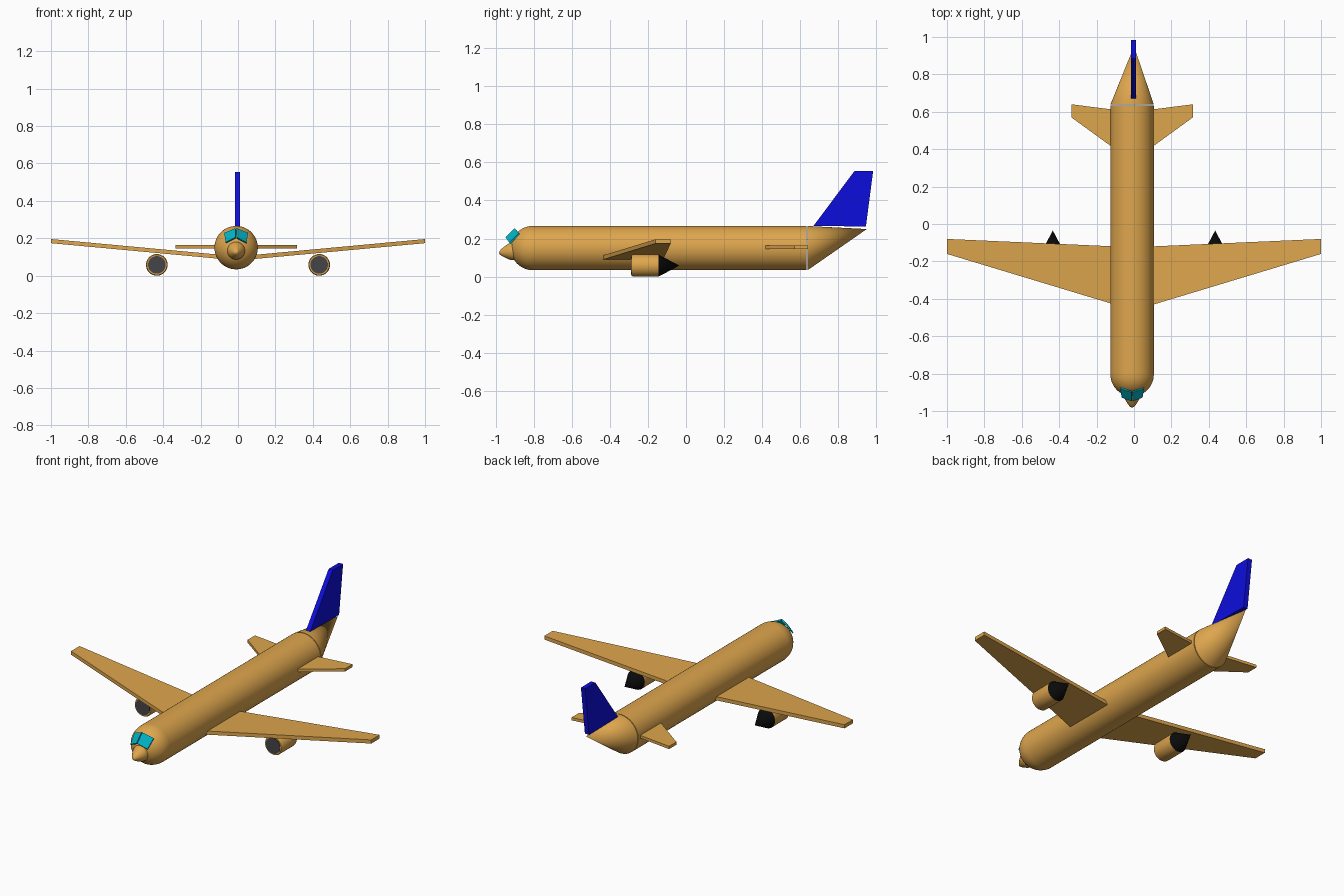
import bpy, bmesh, math
from mathutils import Vector

if "Cube" in bpy.data.objects:
    bpy.data.objects.remove(bpy.data.objects["Cube"])

CX = -0.01      # fuselage centre line
CZ = 0.15
R = 0.116


def material(name, rgb):
    m = bpy.data.materials.new(name)
    m.diffuse_color = (*rgb, 1)
    m.use_nodes = True
    m.node_tree.nodes["Principled BSDF"].inputs["Base Color"].default_value = m.diffuse_color
    return m


TAN = material("golden tan", (0.73, 0.38, 0.075))
BLUE = material("deep blue", (0.004, 0.004, 0.72))
CYAN = material("cyan glass", (0.0, 0.46, 0.58))
BLACK = material("black", (0.003, 0.003, 0.003))
GREY = material("dark grey", (0.06, 0.06, 0.065))


def finish(name, bm, mat, smooth=False):
    bmesh.ops.recalc_face_normals(bm, faces=bm.faces)
    me = bpy.data.meshes.new(name)
    bm.to_mesh(me)
    bm.free()
    ob = bpy.data.objects.new(name, me)
    bpy.context.collection.objects.link(ob)
    me.materials.append(mat)
    if smooth:
        bpy.ops.object.select_all(action='DESELECT')
        ob.select_set(True)
        bpy.context.view_layer.objects.active = ob
        bpy.ops.object.shade_smooth_by_angle(angle=math.radians(35))
    return ob


def loft(name, rings, mat, n=48):
    """Circles (x, y, z, radius) along y joined into a skin; zero radius is a point."""
    bm = bmesh.new()
    loops = []
    for x, y, z, r in rings:
        if r == 0:
            loops.append([bm.verts.new((x, y, z))] * n)
        else:
            loops.append([bm.verts.new((x + r * math.cos(2 * math.pi * i / n), y,
                                        z + r * math.sin(2 * math.pi * i / n)))
                          for i in range(n)])
    for a, b in zip(loops, loops[1:]):
        for i in range(n):
            j = (i + 1) % n
            bm.faces.new(dict.fromkeys((a[i], a[j], b[j], b[i])))
    for end in (loops[0], loops[-1]):
        if end[0] is not end[1]:
            bm.faces.new(end)
    return finish(name, bm, mat, True)


def slab(name, points, offset, mat):
    """Solid made from a polygon and its copy moved by offset."""
    bm = bmesh.new()
    a = [bm.verts.new(p) for p in points]
    b = [bm.verts.new(Vector(p) + Vector(offset)) for p in points]
    bm.faces.new(a)
    bm.faces.new(b[::-1])
    for i in range(len(a)):
        j = (i + 1) % len(a)
        bm.faces.new((a[i], a[j], b[j], b[i]))
    return finish(name, bm, mat)


# Fuselage tube, rounded front, nose tip and swept-up tail cone
loft("fuselage", [(CX, -0.805, CZ, R), (CX, 0.634, CZ, R)], TAN)
dome = [(CX, -0.805 - R * math.sin(t), CZ, R * math.cos(t))
        for t in [math.pi / 2 * k / 12 for k in range(12)]]
loft("front_dome", dome + [(CX, -0.805 - R, CZ, 0)], TAN)
loft("nose_tip", [(CX, -0.88, 0.134, 0.048), (CX, -0.918, 0.134, 0.047),
                  (CX, -0.935, 0.132, 0.04), (CX, -0.968, 0.128, 0.019),
                  (CX, -0.978, 0.126, 0.01), (CX, -0.982, 0.125, 0)], TAN, 32)
loft("tail_cone", [(CX, 0.639, CZ, R), (0, 0.95, 0.25, 0)], TAN)

# Tail fin
fin = [(0.67, 0.267), (0.885, 0.555), (0.983, 0.555), (0.945, 0.263)]
slab("tail_fin", [(-0.016, y, z) for y, z in fin], (0.028, 0, 0), BLUE)

for side, s in (("left", -1), ("right", 1)):
    # Main wing, rising to the tip
    wing = [(0.05, -0.447, 0.086), (1.0, -0.16, 0.174),
            (1.0, -0.08, 0.174), (0.05, -0.122, 0.086)]
    slab(side + "_wing", [(s * x, y, z) for x, y, z in wing], (0, 0, 0.022), TAN)

    # Flat tailplane
    plane = [(0.05, 0.37), (0.325, 0.57), (0.325, 0.64), (0.05, 0.605)]
    slab(side + "_tailplane", [(CX + s * x, y, 0.146) for x, y in plane],
         (0, 0, 0.017), TAN)

    # Engine pod, intake disc and exhaust cone
    ex, ez = s * 0.434, 0.058
    loft(side + "_engine", [(ex, -0.285, ez, 0.054), (ex, -0.278, ez, 0.058),
                            (ex, -0.145, ez, 0.058)], TAN, 32)
    loft(side + "_intake", [(ex, -0.288, ez, 0.047), (ex, -0.284, ez, 0.047)], GREY, 32)
    loft(side + "_exhaust", [(ex, -0.1445, ez, 0.058), (ex, -0.035, ez, 0)], BLACK, 32)

    # Windscreen half
    pane = [(0.003, -0.948, 0.206), (0.003, -0.9, 0.254),
            (0.064, -0.88, 0.229), (0.056, -0.928, 0.179)]
    slab(side + "_windscreen", [(CX + s * x, y, z) for x, y, z in pane],
         (-s * 0.002, 0.006, -0.006), CYAN)
